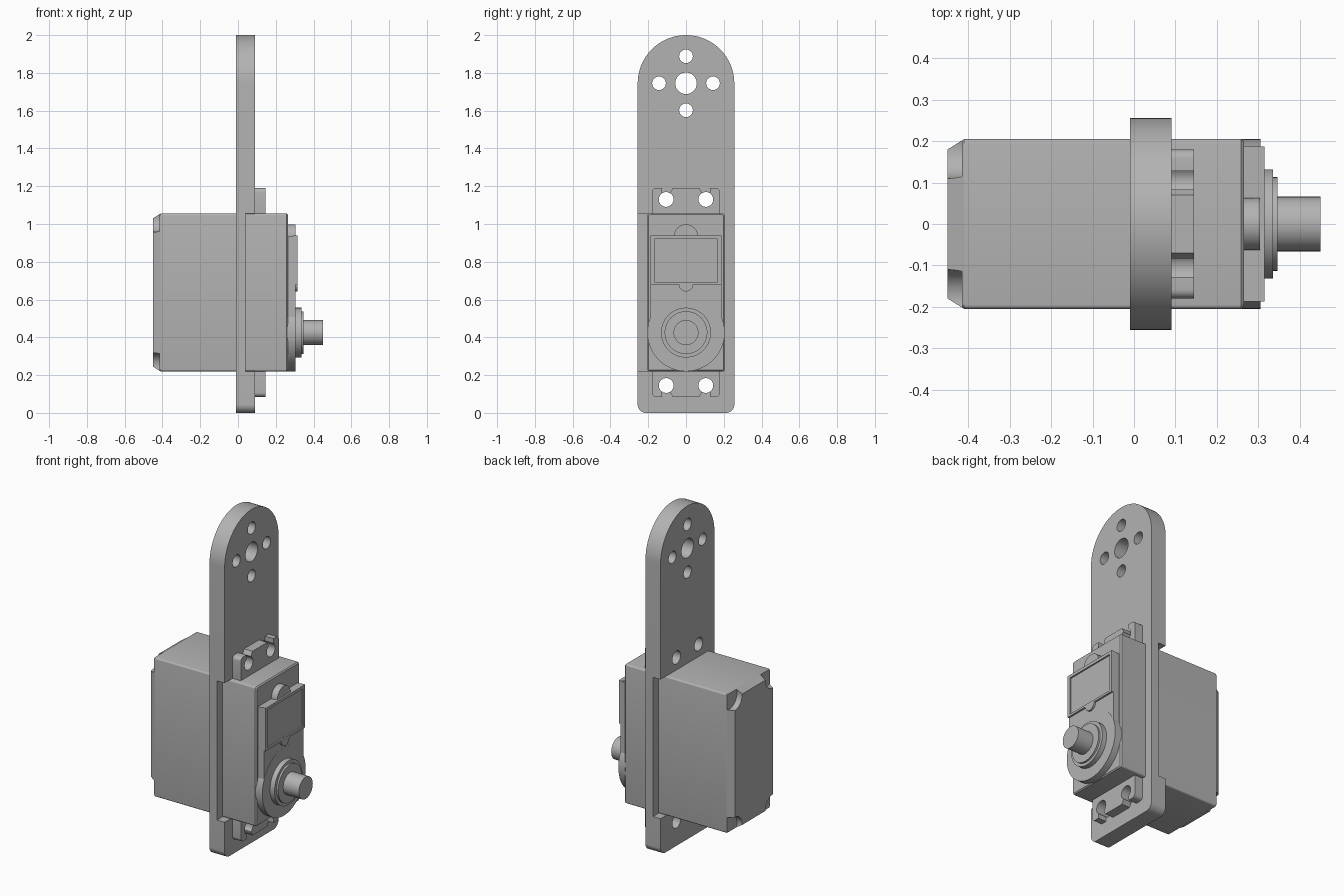
import bpy, bmesh, math

cube = bpy.data.objects.get("Cube")
if cube:
    bpy.data.objects.remove(cube, do_unlink=True)

GREY = (0.45, 0.45, 0.45, 1)
mat = bpy.data.materials.new("mid grey")
mat.use_nodes = True
mat.diffuse_color = GREY
mat.node_tree.nodes["Principled BSDF"].inputs["Base Color"].default_value = GREY

MID = 0.6375          # height of the servo's centre
BOTTOM, TOP = 0.22, 1.055


def rounded(half, z0, z1, low, high, steps=16):
    """Rectangle outline in y/z with separate lower and upper corner radii."""
    pts = []
    corners = [(1, z1, high, 0), (-1, z1, high, 1), (-1, z0, low, 2), (1, z0, low, 3)]
    for side, z, r, quarter in corners:
        cy = side * (half - r)
        cz = z - r if z == z1 else z + r
        for i in range(steps + 1):
            a = (quarter + i / steps) * math.pi / 2
            pts.append((cy + r * math.cos(a), cz + r * math.sin(a)))
    return pts


def rect(y0, y1, z0, z1):
    return [(y0, z0), (y1, z0), (y1, z1), (y0, z1)]


def circle(y, z, r, n=48):
    return [(y + r * math.cos(math.tau * i / n), z + r * math.sin(math.tau * i / n))
            for i in range(n)]


def loft(name, *sections):
    """Solid through outlines (y, z) placed at successive x positions."""
    bm = bmesh.new()
    rings = [[bm.verts.new((x, y, z)) for y, z in outline] for x, outline in sections]
    n = len(rings[0])
    for a, b in zip(rings, rings[1:]):
        for i in range(n):
            j = (i + 1) % n
            bm.faces.new((a[i], a[j], b[j], b[i]))
    bm.faces.new(rings[0])
    bm.faces.new(rings[-1])
    bmesh.ops.remove_doubles(bm, verts=bm.verts, dist=1e-5)
    bmesh.ops.recalc_face_normals(bm, faces=bm.faces)
    mesh = bpy.data.meshes.new(name)
    bm.to_mesh(mesh)
    bm.free()
    mesh.materials.append(mat)
    obj = bpy.data.objects.new(name, mesh)
    bpy.context.collection.objects.link(obj)
    return obj


def prism(name, outline, x0, x1):
    return loft(name, (x0, outline), (x1, outline))


def cut(obj, outline, x0, x1):
    """Remove a prism from the part and bake the result."""
    cutter = prism("cutter", outline, x0, x1)
    cutter.hide_render = True
    mod = obj.modifiers.new("cut", 'BOOLEAN')
    mod.operation = 'DIFFERENCE'
    mod.solver = 'EXACT'
    mod.object = cutter
    graph = bpy.context.evaluated_depsgraph_get()
    graph.update()
    mesh = bpy.data.meshes.new_from_object(obj.evaluated_get(graph))
    obj.modifiers.clear()
    obj.data = mesh
    bpy.data.objects.remove(cutter, do_unlink=True)


parts = []
holes = [(s * 0.105, MID + t * 0.4925) for s in (-1, 1) for t in (-1, 1)]

# Mounting arm: round top, horn holes, screw holes and half-lap side steps
arm = prism("mounting_arm", rounded(0.256, 0, 2, 0.045, 0.256), -0.01, 0.09)
cut(arm, circle(0, 1.745, 0.057), -0.1, 0.2)
for dy, dz in ((1, 0), (-1, 0), (0, 1), (0, -1)):
    cut(arm, circle(0.143 * dy, 1.745 + 0.143 * dz, 0.036), -0.1, 0.2)
for y, z in holes:
    cut(arm, circle(y, z, 0.039), -0.1, 0.2)
cut(arm, rect(-0.3, -0.2, BOTTOM, TOP), 0.04, 0.2)
cut(arm, rect(0.2, 0.3, BOTTOM, TOP), -0.1, 0.04)
parts.append(arm)

# Servo case with chamfered rear and round corner pockets
side = rounded(0.205, BOTTOM, TOP, 0.01, 0.01, 4)
rear = rounded(0.18, BOTTOM + 0.025, TOP - 0.025, 0.008, 0.008, 4)
nose = rounded(0.199, BOTTOM + 0.006, TOP - 0.006, 0.008, 0.008, 4)
case = loft("servo_case", (-0.45, rear), (-0.41, side), (0.258, side), (0.265, nose))
for s in (-1, 1):
    for t in (-1, 1):
        cut(case, circle(s * 0.18, MID + t * 0.39, 0.07), -0.5, -0.415)
parts.append(case)

# Mounting ears with keyhole slots
for t, name in ((1, "upper_ear"), (-1, "lower_ear")):
    outline = rounded(0.18, 0.40, 0.5525, 0.001, 0.022, 6)
    ear = prism(name, [(y, MID + t * z) for y, z in outline], 0.085, 0.145)
    for s in (-1, 1):
        cut(ear, circle(s * 0.105, MID + t * 0.4925, 0.039), 0, 0.2)
        slot = [(0.083, 0.4925), (0.083, 0.53), (0.066, 0.56), (0.128, 0.56), (0.128, 0.4925)]
        cut(ear, [(s * y, MID + t * z) for y, z in slot], 0, 0.2)
    parts.append(ear)

# Gear cover with its raised, framed window
parts.append(prism("gear_cover", rect(-0.187, 0.187, 0.43, 0.935), 0.26, 0.304))
parts.append(prism("gear_cover_round", circle(0, 0.425, 0.205, 72), 0.26, 0.305))
parts.append(prism("upper_boss", circle(0, 0.935, 0.063), 0.26, 0.3045))
frame = prism("window_frame", rect(-0.187, 0.187, 0.68, 0.938), 0.29, 0.315)
cut(frame, rect(-0.168, 0.168, 0.693, 0.92), 0.306, 0.4)
parts.append(frame)
parts.append(prism("lower_boss", [p for p in circle(0, 0.681, 0.038) if p[1] < 0.682],
                   0.29, 0.3149))

# Output bearing rings and shaft
for name, r, x in (("bearing_ring", 0.132, 0.335), ("bearing_collar", 0.113, 0.346),
                   ("output_shaft", 0.066, 0.45)):
    parts.append(prism(name, circle(0, 0.425, r, 64), 0.29, x))

# Smooth the round surfaces, keep edges crisp
bpy.ops.object.select_all(action='DESELECT')
for obj in parts:
    obj.select_set(True)
bpy.context.view_layer.objects.active = arm
bpy.ops.object.shade_smooth_by_angle(angle=math.radians(25))
